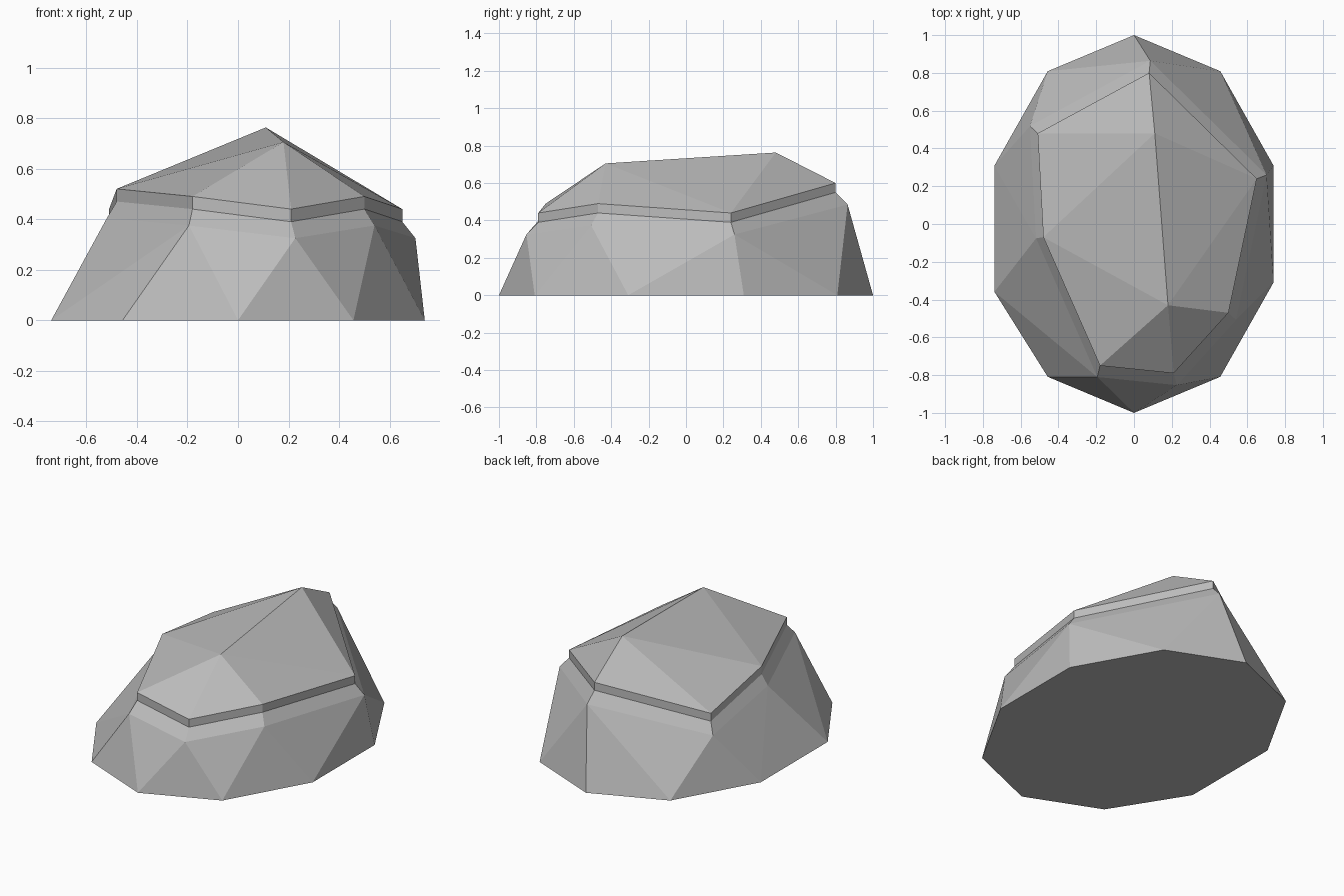
import bpy
import bmesh
from math import sin, cos, pi
from mathutils import Vector

cube = bpy.data.objects.get("Cube")
if cube:
    bpy.data.objects.remove(cube, do_unlink=True)

# One plain stone colour
stone = bpy.data.materials.new("stone_grey")
stone.use_nodes = True
grey = (0.5, 0.5, 0.5, 1.0)
stone.diffuse_color = grey
stone.node_tree.nodes["Principled BSDF"].inputs["Base Color"].default_value = grey

# Corners of the cap rim, counter-clockwise from the front right
rim_points = [
    (-0.18, -0.75, 0.49),
    (0.21, -0.79, 0.44),
    (0.50, -0.47, 0.49),
    (0.65, 0.24, 0.44),
    (0.08, 0.80, 0.60),
    (-0.51, 0.48, 0.44),
    (-0.48, -0.07, 0.52),
]
ridge_points = {"front": (0.18, -0.43, 0.705), "back": (0.11, 0.48, 0.763)}

BASE_SIDES = 10
BASE_HALF_WIDTH = 0.777
RIM_HEIGHT = 0.05
SHOULDER_DROP = 0.115
SHOULDER_SPREAD = 1.08

# For each rim corner: the base corners below it and the ridge ends above it
base_fans = [(8, 9, 0), (0, 1), (1, 2), (2, 3, 4), (4, 5, 6), (6, 7), (7, 8)]
ridge_fans = [("front",), ("front",), ("front",), ("front", "back"),
              ("back",), ("back",), ("back", "front")]

bm = bmesh.new()


def add_ring(spread, drop):
    """Copy the rim outline, widened and lowered."""
    return [bm.verts.new((x * spread, y * spread, z - drop)) for x, y, z in rim_points]


def bridge(lower, upper):
    """Join two matching rings with quads."""
    count = len(lower)
    for i in range(count):
        j = (i + 1) % count
        bm.faces.new((lower[i], lower[j], upper[j], upper[i]))


def fan_skin(ring, fans, others):
    """Join a ring to other points with triangles, corner by corner."""
    for i, corner in enumerate(ring):
        fan = fans[i]
        following = ring[(i + 1) % len(ring)]
        for a, b in zip(fan, fan[1:]):
            bm.faces.new((corner, others[a], others[b]))
        bm.faces.new((corner, others[fan[-1]], following))


# Oval foot of the rock
base = []
for i in range(BASE_SIDES):
    angle = 2 * pi * i / BASE_SIDES
    base.append(bm.verts.new((BASE_HALF_WIDTH * sin(angle), -cos(angle), 0)))
base[8].co.y -= 0.05
bm.faces.new(base)

# Sloping sides, bevelled shoulder and upright rim
shoulder = add_ring(SHOULDER_SPREAD, SHOULDER_DROP)
rim_bottom = add_ring(1, RIM_HEIGHT)
rim_top = add_ring(1, 0)
fan_skin(shoulder, base_fans, base)
bridge(shoulder, rim_bottom)
bridge(rim_bottom, rim_top)

# Faceted top rising to the ridge
ridge = {name: bm.verts.new(Vector(p)) for name, p in ridge_points.items()}
fan_skin(rim_top, ridge_fans, ridge)

bmesh.ops.recalc_face_normals(bm, faces=bm.faces)
mesh = bpy.data.meshes.new("rock")
bm.to_mesh(mesh)
bm.free()
mesh.materials.append(stone)
rock = bpy.data.objects.new("rock", mesh)
bpy.context.collection.objects.link(rock)
